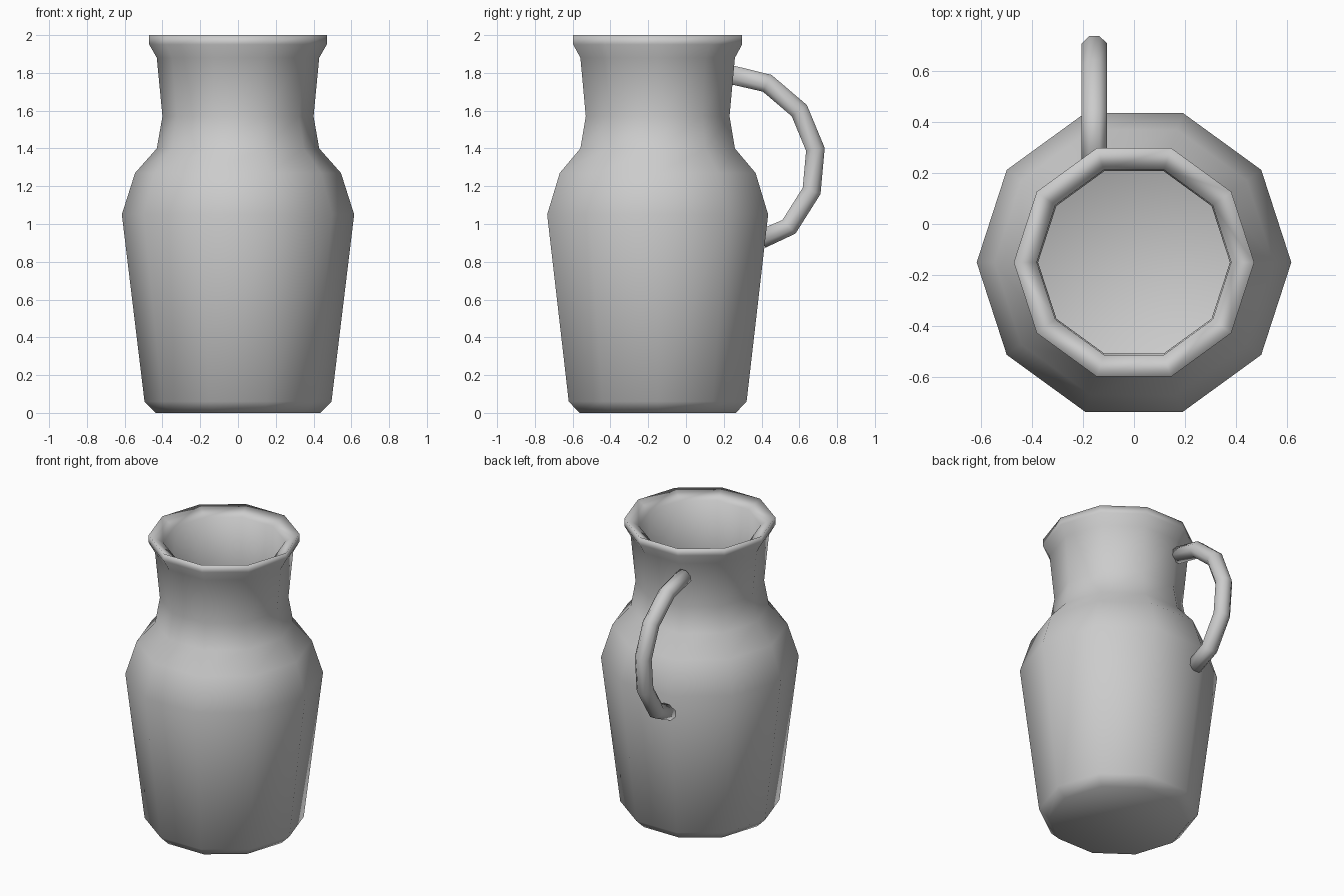
import bpy, bmesh, math
from mathutils import Vector

cube = bpy.data.objects.get("Cube")
if cube:
    bpy.data.objects.remove(cube, do_unlink=True)

# Plain grey clay
clay = bpy.data.materials.new("grey_clay")
clay.use_nodes = True
GREY = (0.6, 0.6, 0.6, 1)
clay.diffuse_color = GREY
clay.node_tree.nodes["Principled BSDF"].inputs["Base Color"].default_value = GREY


def loft(name, rings):
    """Skin a list of equal-sized point rings, cap both ends, shade smooth."""
    bm = bmesh.new()
    loops = [[bm.verts.new(p) for p in ring] for ring in rings]
    for a, b in zip(loops, loops[1:]):
        for i in range(len(a)):
            j = (i + 1) % len(a)
            bm.faces.new((a[i], a[j], b[j], b[i]))
    bm.faces.new(loops[0])
    bm.faces.new(loops[-1])
    bmesh.ops.recalc_face_normals(bm, faces=bm.faces)
    for f in bm.faces:
        f.smooth = True
    mesh = bpy.data.meshes.new(name)
    bm.to_mesh(mesh)
    bm.free()
    mesh.materials.append(clay)
    obj = bpy.data.objects.new(name, mesh)
    bpy.context.collection.objects.link(obj)
    return obj


def circle(center, u, v, radius, sides, phase=0.0):
    angles = [math.tau * i / sides + phase for i in range(sides)]
    return [center + radius * (u * math.cos(a) + v * math.sin(a)) for a in angles]


X, Y = Vector((1, 0, 0)), Vector((0, 1, 0))

# Jug body: ten-sided turned profile (radius, height), outside then inside
outer = [(0.435, 0), (0.495, 0.06), (0.615, 1.05), (0.545, 1.27), (0.43, 1.4),
         (0.4, 1.57), (0.43, 1.88), (0.47, 1.95), (0.47, 2.0)]
inner = [(0.38, 1.95), (0.375, 1.57), (0.39, 1.42), (0.5, 1.25),
         (0.565, 1.05), (0.45, 0.11), (0.38, 0.06)]
loft("jug_body", [circle(Vector((0, -0.15, z)), X, Y, r, 10)
                  for r, z in outer + inner])

# Handle: faceted tube along an arc (y, z), offset to the right of centre
path = [Vector((-0.155, y, z)) for y, z in
        [(0.24, 1.79), (0.43, 1.745), (0.6, 1.6), (0.685, 1.395),
         (0.665, 1.175), (0.545, 0.985), (0.4, 0.92)]]
rings = []
for i, p in enumerate(path):
    tangent = (path[min(i + 1, len(path) - 1)] - path[max(i - 1, 0)]).normalized()
    rings.append(circle(p, X, tangent.cross(X), 0.054, 8, math.pi / 8))
loft("handle", rings)
